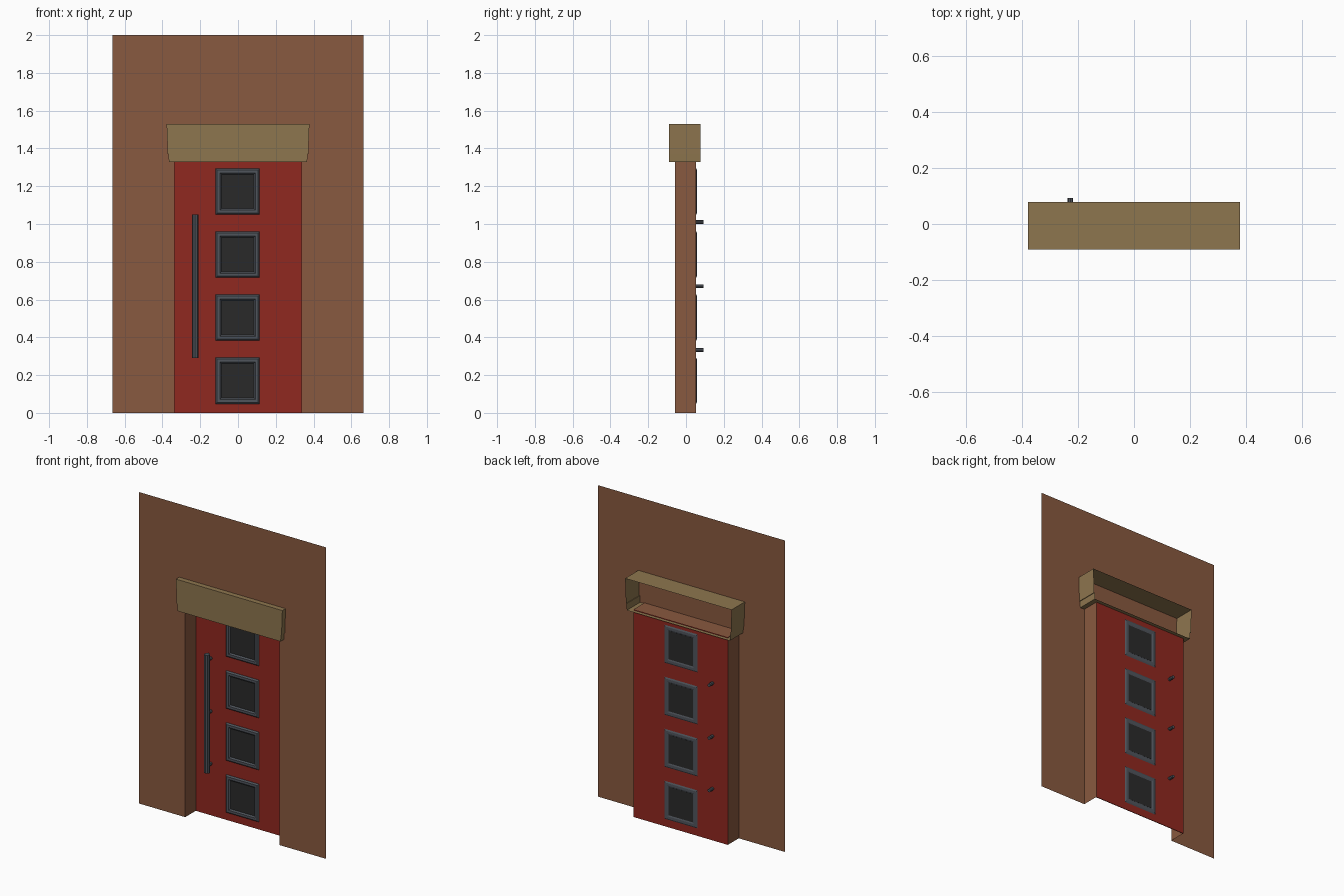
import bpy, bmesh
from math import pi
from mathutils import Matrix

if "Cube" in bpy.data.objects:
    bpy.data.objects.remove(bpy.data.objects["Cube"])


def material(name, rgb):
    m = bpy.data.materials.new(name)
    m.diffuse_color = (*rgb, 1)
    m.use_nodes = True
    m.node_tree.nodes["Principled BSDF"].inputs["Base Color"].default_value = m.diffuse_color
    return m


BROWN = material("brown_plaster", (0.25, 0.10, 0.05))
RED = material("red_paint", (0.28, 0.021, 0.014))
TAN = material("tan_stone", (0.27, 0.18, 0.077))
STEEL = material("grey_steel", (0.08, 0.09, 0.107))
GLASS = material("dark_glass", (0.023, 0.023, 0.023))


def finish(name, bm, mat, fix_normals=True):
    if fix_normals:
        bmesh.ops.recalc_face_normals(bm, faces=bm.faces)
    me = bpy.data.meshes.new(name)
    bm.to_mesh(me)
    bm.free()
    me.materials.append(mat)
    ob = bpy.data.objects.new(name, me)
    bpy.context.collection.objects.link(ob)
    return ob


def box(name, lo, hi, mat):
    bm = bmesh.new()
    size = [b - a for a, b in zip(lo, hi)]
    mid = [(a + b) / 2 for a, b in zip(lo, hi)]
    bmesh.ops.create_cube(bm, size=1, matrix=Matrix.Translation(mid) @ Matrix.Diagonal((*size, 1)))
    return finish(name, bm, mat)


def rod(name, centre, radius, length, sides, mat, along_y=False):
    bm = bmesh.new()
    rot = Matrix.Rotation(pi / 2, 4, 'X') if along_y else Matrix.Identity(4)
    bmesh.ops.create_cone(bm, cap_ends=True, segments=sides, radius1=radius, radius2=radius,
                          depth=length, matrix=Matrix.Translation(centre) @ rot)
    return finish(name, bm, mat)


WALL_X, WALL_Y, OPEN_X, OPEN_Z, DOOR_Y = 0.665, -0.057, 0.335, 1.333, 0.053

# Thin wall sheet with a door opening, whose edge runs back as the reveal
outer = [(-WALL_X, 0), (-WALL_X, 2), (WALL_X, 2), (WALL_X, 0)]
inner = [(-OPEN_X, 0), (-OPEN_X, OPEN_Z), (OPEN_X, OPEN_Z), (OPEN_X, 0)]
bm = bmesh.new()
rows = [[bm.verts.new((x, y, z)) for x, z in pts]
        for pts, y in ((outer, WALL_Y), (inner, WALL_Y), (inner, DOOR_Y))]
for a, b in zip(rows, rows[1:]):
    for i in range(3):
        bm.faces.new((a[i], a[i + 1], b[i + 1], b[i]))
finish("wall_with_reveal", bm, BROWN)

# Door leaf
box("door_leaf", (-OPEN_X, DOOR_Y - 0.003, 0), (OPEN_X, DOOR_Y + 0.001, OPEN_Z - 0.002), RED)

# Lintel: hollow tapered hood, open at the back
half = [(0.378, 1.53), (0.372, 1.37), (0.368, 1.37), (0.366, 1.328)]
profile = half + [(-x, z) for x, z in reversed(half)]
bm = bmesh.new()
front = [bm.verts.new((x, -0.09, z)) for x, z in profile]
back = [bm.verts.new((x, 0.078, z)) for x, z in profile]
bm.faces.new(front)
for i in range(len(profile)):
    j = (i + 1) % len(profile)
    bm.faces.new((front[i], front[j], back[j], back[i]))
finish("lintel_hood", bm, TAN)


# Bevelled square window frame, swept as concentric rings
def window_frame(name, cx, cz):
    section = [(0.117, DOOR_Y - 0.004), (0.109, DOOR_Y - 0.012), (0.094, DOOR_Y - 0.012),
               (0.085, DOOR_Y - 0.003), (0.085, DOOR_Y + 0.002), (0.094, DOOR_Y + 0.005),
               (0.109, DOOR_Y + 0.005), (0.117, DOOR_Y + 0.001)]
    bm = bmesh.new()
    rings = [[bm.verts.new((cx + sx * r, y, cz + sz * (r + 0.005)))
              for sx, sz in ((-1, -1), (1, -1), (1, 1), (-1, 1))] for r, y in section]
    for k, a in enumerate(rings):
        b = rings[(k + 1) % len(rings)]
        for i in range(4):
            j = (i + 1) % 4
            bm.faces.new((a[i], a[j], b[j], b[i]))
    return finish(name, bm, STEEL)


# Four windows up the door
for n in range(4):
    cx, cz = -0.002, 0.17 + 0.334 * n
    window_frame(f"window_frame_{n + 1}", cx, cz)
    box(f"window_glass_{n + 1}", (cx - 0.086, DOOR_Y - 0.005, cz - 0.091),
        (cx + 0.086, DOOR_Y + 0.003, cz + 0.091), GLASS)

# Long pull handle on three posts that pass through the door
HX, HY = -0.227, 0.01
rod("handle_bar", (HX, HY, 0.67), 0.0175, 0.76, 8, STEEL)
for n, z in enumerate((0.333, 0.67, 1.01)):
    rod(f"handle_post_{n + 1}", (HX, (HY + 0.092) / 2, z), 0.01, 0.092 - HY, 8, STEEL, along_y=True)
